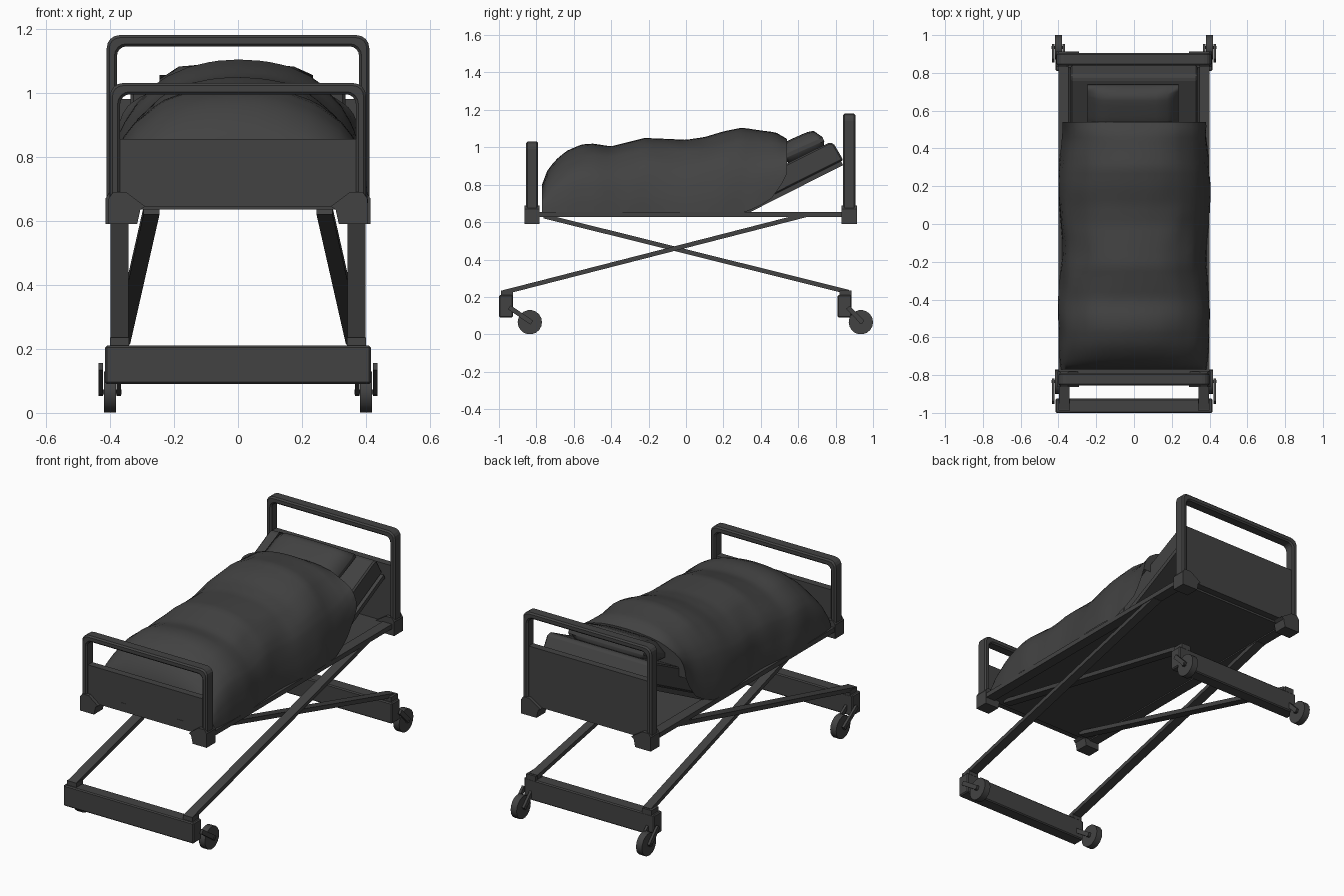
import bpy, bmesh, math
from mathutils import Vector, Matrix, noise

if "Cube" in bpy.data.objects:
    bpy.data.objects.remove(bpy.data.objects["Cube"])

grey = bpy.data.materials.new("dark_grey")
grey.diffuse_color = (0.055, 0.055, 0.055, 1)
grey.use_nodes = True
grey.node_tree.nodes["Principled BSDF"].inputs["Base Color"].default_value = grey.diffuse_color


def finish(name, bm, bevel=0.0, smooth=None):
    bmesh.ops.recalc_face_normals(bm, faces=bm.faces)
    me = bpy.data.meshes.new(name)
    bm.to_mesh(me)
    bm.free()
    me.materials.append(grey)
    ob = bpy.data.objects.new(name, me)
    bpy.context.collection.objects.link(ob)
    if bevel:
        m = ob.modifiers.new("bevel", 'BEVEL')
        m.width, m.segments, m.limit_method = bevel, 1, 'ANGLE'
    if smooth:
        bpy.ops.object.select_all(action='DESELECT')
        ob.select_set(True)
        bpy.context.view_layer.objects.active = ob
        bpy.ops.object.shade_smooth_by_angle(angle=math.radians(smooth))
    return ob


def prism(name, pts, axis, lo, hi, bevel=0.0):
    """Extrude an outline: axis 'y' takes (x, z) points, axis 'x' takes (y, z)."""
    bm = bmesh.new()
    at = (lambda a, b, t: (a, t, b)) if axis == 'y' else (lambda a, b, t: (t, a, b))
    lower = [bm.verts.new(at(a, b, lo)) for a, b in pts]
    upper = [bm.verts.new(at(a, b, hi)) for a, b in pts]
    n = len(pts)
    bm.faces.new(lower)
    bm.faces.new(upper[::-1])
    for i in range(n):
        j = (i + 1) % n
        bm.faces.new((lower[i], lower[j], upper[j], upper[i]))
    return finish(name, bm, bevel)


def box(name, x0, x1, y0, y1, z0, z1, bevel=0.0):
    return prism(name, [(x0, z0), (x1, z0), (x1, z1), (x0, z1)], 'y', y0, y1, bevel)


def bar(name, a, b, w, t):
    """Square bar from a to b, w wide across x and t thick."""
    a, b = Vector(a), Vector(b)
    d = (b - a).normalized()
    side = Vector((1, 0, 0))
    up = d.cross(side).normalized()
    bm = bmesh.new()
    rings = [[bm.verts.new(p + side * sx * w / 2 + up * sz * t / 2)
              for sx, sz in ((-1, -1), (1, -1), (1, 1), (-1, 1))] for p in (a, b)]
    for r in rings:
        bm.faces.new(r)
    for i in range(4):
        j = (i + 1) % 4
        bm.faces.new((rings[0][i], rings[0][j], rings[1][j], rings[1][i]))
    return finish(name, bm)


def arch(w, top, base, r, steps=4):
    """Upside-down U with rounded corners."""
    pts = [(-w, base)]
    for cx, a0 in ((-w + r, 180), (w - r, 90)):
        for i in range(steps + 1):
            a = math.radians(a0 - 90 * i / steps)
            pts.append((cx + r * math.cos(a), top - r + r * math.sin(a)))
    return pts + [(w, base)]


# Footboard and headboard: rail hoop, panel and corner feet
for name, w, top, sill, y0, y1 in (("footboard", 0.40, 1.03, 0.855, -0.855, -0.79),
                                   ("headboard", 0.41, 1.18, 0.98, 0.84, 0.905)):
    hoop = arch(w, top, 0.64, 0.04) + arch(w - 0.032, top - 0.035, 0.64, 0.03)[::-1]
    prism(name + "_rail", hoop, 'y', y0, y1, 0.008)
    box(name + "_panel", -w + 0.03, w - 0.03, y0 + 0.012, y1 - 0.012, 0.645, sill)
    for s, side in ((-1, "left"), (1, "right")):
        foot = [(w + 0.004, 0.59), (w + 0.004, 0.67), (w - 0.01, 0.69), (w - 0.05, 0.69),
                (0.29, 0.645), (0.305, 0.635), (0.315, 0.59)]
        prism(f"{name}_foot_{side}", [(s * x, z) for x, z in foot], 'y', y0 - 0.008, y1 + 0.008)
for x in (-0.14, 0.22):
    box("panel_slot", x - 0.02, x + 0.02, -0.845, -0.842, 0.691, 0.695)

# Bed deck with side rails
box("deck", -0.36, 0.36, -0.80, 0.85, 0.635, 0.65)
for s in (-1, 1):
    box("side_rail", s * 0.37 - 0.03, s * 0.37 + 0.03, -0.80, 0.85, 0.628, 0.655)

# Mattress: flat part, raised back part and the board beneath it
box("mattress_flat", -0.34, 0.34, -0.75, 0.33, 0.65, 0.78, 0.015)
prism("backrest_board", [(0.31, 0.652), (0.34, 0.652), (0.84, 0.905), (0.829, 0.927), (0.31, 0.668)],
      'x', -0.35, 0.35)
prism("mattress_back", [(0.30, 0.66), (0.83, 0.927), (0.842, 0.93), (0.79, 1.02), (0.765, 1.025), (0.25, 0.77)],
      'x', -0.335, 0.335, 0.008)

# Pillow: squashed rounded block lying on the slope
bm = bmesh.new()
bmesh.ops.create_cube(bm, size=2)
bmesh.ops.subdivide_edges(bm, edges=bm.edges[:], cuts=7, use_grid_fill=True)
tilt = Matrix.Translation((-0.005, 0.625, 0.995)) @ Matrix.Rotation(math.radians(24), 4, 'X')
for v in bm.verts:
    x, y, z = v.co
    puff = ((1 - x ** 4) * (1 - y ** 4)) ** 0.4
    v.co = tilt @ Vector((x * 0.24, y * 0.12, z * (0.012 + 0.058 * puff)))
finish("pillow", bm, smooth=60)


def lerp(table, t):
    for (a, u), (b, v) in zip(table, table[1:]):
        if t <= b:
            k = max(0, (t - a) / (b - a))
            return u + (v - u) * k
    return table[-1][1]


# Blanket: cross-sections lofted along the bed under a lumpy ridge line
ridge = [(-0.77, 0.80), (-0.76, 0.85), (-0.70, 0.93), (-0.64, 0.98), (-0.56, 1.015), (-0.50, 1.02),
         (-0.40, 1.005), (-0.32, 1.025), (-0.22, 1.05), (-0.10, 1.045), (0, 1.04), (0.10, 1.055),
         (0.20, 1.085), (0.30, 1.105), (0.40, 1.09), (0.48, 1.08), (0.54, 1.045)]
hem = [(-0.77, 0.655), (0.32, 0.655), (0.40, 0.69), (0.46, 0.73), (0.51, 0.80), (0.54, 0.86)]
section = [(-1, 0), (-0.985, 0.2), (-0.95, 0.4), (-0.90, 0.55), (-0.80, 0.69), (-0.60, 0.87),
           (-0.40, 0.95), (-0.20, 0.99), (0, 1), (0.20, 0.99), (0.40, 0.95), (0.60, 0.87),
           (0.80, 0.69), (0.90, 0.55), (0.95, 0.4), (0.985, 0.2), (1, 0)]
cuts, n = 48, 40
bm = bmesh.new()
rows = []
for i in range(cuts + 1):
    y = -0.77 + 1.31 * (i / cuts)
    zt, zb = lerp(ridge, y), lerp(hem, y)
    half = 0.392 + 0.012 * math.sin(9 * y)
    row = []
    for j in range(n + 1):
        t = j / n * (len(section) - 1)
        k = min(int(t), len(section) - 2)
        f = t - k
        sx = section[k][0] * (1 - f) + section[k + 1][0] * f
        sz = section[k][1] * (1 - f) + section[k + 1][1] * f
        lump = noise.noise(Vector((sx * 2.0, y * 4.0, 3.1)))
        z = zb + (zt - zb) * sz + 0.02 * lump * sz * (1 - sz ** 4)
        x = sx * half + 0.01 * noise.noise(Vector((sx * 3, y * 6, z * 4)))
        row.append(bm.verts.new((x, y, z)))
    rows.append(row)
for a, b in zip(rows, rows[1:]):
    for j in range(n):
        bm.faces.new((a[j], a[j + 1], b[j + 1], b[j]))
bm.faces.new(rows[0])
bm.faces.new(rows[-1])
finish("blanket", bm, smooth=50)

# Base cross beams, bar sockets, casters and forks
for name, y0, y1, hub in (("front", -1.0, -0.925, -0.835), ("rear", 0.81, 0.885, 0.935)):
    box(name + "_beam", -0.415, 0.415, y0, y1, 0.09, 0.21, 0.006)
    for s in (-1, 1):
        x = s * 0.40
        box(name + "_socket", s * 0.37 - 0.03, s * 0.37 + 0.03, y0 + 0.012, y1, 0.205, 0.235)
        bm = bmesh.new()
        bmesh.ops.create_cone(bm, cap_ends=True, segments=18, radius1=0.065, radius2=0.065, depth=0.038,
                              matrix=Matrix.Translation((x, hub, 0.065)) @ Matrix.Rotation(math.pi / 2, 4, 'Y'))
        finish(name + "_caster", bm, smooth=30)
        for off in (-0.028, 0.028):
            bar(name + "_fork", (x + off, y1 - 0.02, 0.145), (x + off, hub + 0.01, 0.063), 0.014, 0.025)
        box(name + "_axle", x - 0.036, x + 0.036, hub - 0.008, hub + 0.008, 0.057, 0.073)

# Scissor lift: two pairs of crossing bars
for s in (-1, 1):
    bar("front_lift_bar", (s * 0.37, -0.985, 0.222), (s * 0.37, 0.64, 0.638), 0.055, 0.024)
    bar("rear_lift_bar", (s * 0.362, 0.87, 0.226), (s * 0.27, -0.76, 0.632), 0.05, 0.024)
